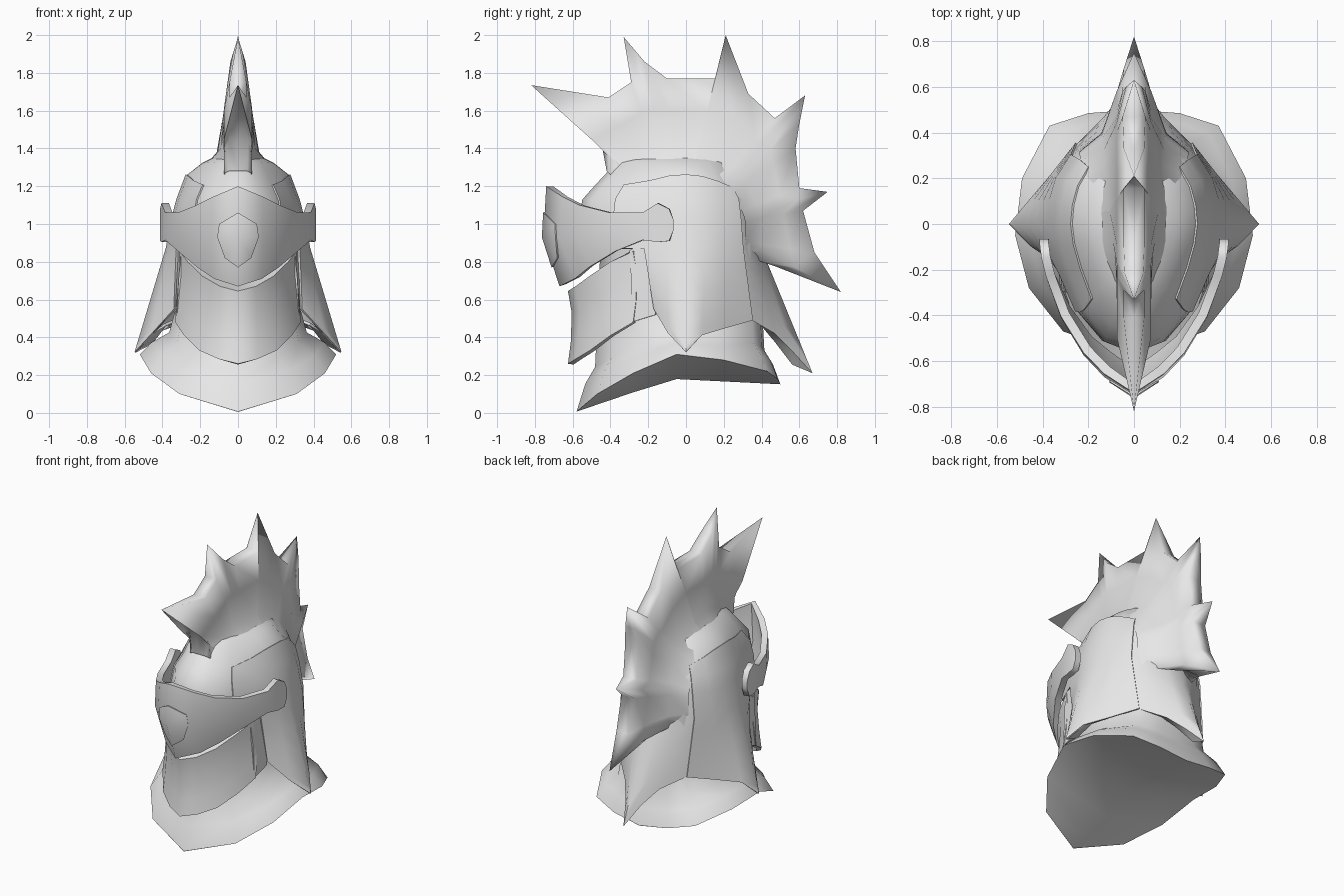
import bpy, bmesh, math
from mathutils import Vector

if "Cube" in bpy.data.objects:
    bpy.data.objects.remove(bpy.data.objects["Cube"])

steel = bpy.data.materials.new("pale steel")
steel.diffuse_color = (0.8, 0.8, 0.8, 1)
steel.use_nodes = True
steel.node_tree.nodes["Principled BSDF"].inputs["Base Color"].default_value = steel.diffuse_color


def finish(name, bm, thick=0, angle=40, centre=(0, 0, 0.8), offset=-1):
    """Mirror a half mesh, thicken it and shade it."""
    bmesh.ops.remove_doubles(bm, verts=bm.verts, dist=0.0005)
    bmesh.ops.recalc_face_normals(bm, faces=bm.faces)
    c = Vector(centre)
    if sum(f.normal.dot(f.calc_center_median() - c) * f.calc_area() for f in bm.faces) < 0:
        bmesh.ops.reverse_faces(bm, faces=bm.faces)
    me = bpy.data.meshes.new(name)
    bm.to_mesh(me)
    bm.free()
    me.materials.append(steel)
    ob = bpy.data.objects.new(name, me)
    bpy.context.collection.objects.link(ob)
    m = ob.modifiers.new("mirror", 'MIRROR')
    m.merge_threshold = 0.001
    if thick:
        s = ob.modifiers.new("thickness", 'SOLIDIFY')
        s.thickness, s.offset = thick, offset
    bpy.ops.object.select_all(action='DESELECT')
    ob.select_set(True)
    bpy.context.view_layer.objects.active = ob
    bpy.ops.object.convert(target='MESH')
    bpy.ops.object.shade_smooth_by_angle(angle=math.radians(angle))
    return ob


def grid(bm, rows):
    """Skin equal-length rows of points."""
    vs = [[bm.verts.new(p) for p in r] for r in rows]
    for a, b in zip(vs, vs[1:]):
        for i in range(len(a) - 1):
            bm.faces.new((a[i], a[i + 1], b[i + 1], b[i]))


# helmet shell: plan at brow height from front centre to back centre, and its flared hem
brow = [(0, -.56), (.14, -.51), (.25, -.38), (.32, -.22), (.36, -.1), (.375, 0), (.365, .1),
        (.335, .2), (.27, .3), (.17, .36), (.08, .39), (0, .4)]
hem = [(.335, -.165, .55), (.45, -.09, .42), (.54, 0, .32), (.47, .08, .41), (.36, .21, .45),
       (.25, .35, .49), (.13, .47, .42), (.06, .56, .33), (0, .67, .21)]
levels = [(1.39, .02, .02, .02), (1.37, .25, .4, .35), (1.325, .5, .66, .6), (1.26, .72, .86, .82),
          (1.13, .85, .98, .92), (1.03, .92, 1.01, .96), (.87, 1, 1, 1)]
dome = []
for z, sx, sf, sb in levels:
    row = [Vector((x * sx, y * (sf if y < 0 else sb), z)) for x, y in brow]
    if z == 1.26:  # the panel's upper edge arches over the ear
        for p in row:
            p.z -= min(.055, .9 * p.y * p.y) if p.y < 0 else min(.07, 1.3 * p.y * p.y)
    dome.append(row)
skirt = [[Vector((*brow[i + 3], .87)).lerp(Vector(hem[i]), t) for i in range(9)]
         for t in (0, .25, .5, .75, .92, 1)]
under = [Vector((x * .84, y * .84, z + .045)) for x, y, z in hem[1:]]
bm = bmesh.new()
grid(bm, dome)
grid(bm, skirt)
grid(bm, [skirt[-1][1:], under])
finish("helmet_shell", bm, .015, 70)

# raised side panel lying on the shell
bm = bmesh.new()
grid(bm, [r[2:9] for r in dome[3:]])
grid(bm, [r[:6] for r in skirt])
finish("side_panel", bm, .008, 60, offset=1)

# crest: outline (y, z, half width) running from brow over the spikes to the tail
outline = [(-.42, 1.28, .05), (-.45, 1.44, .05), (-.57, 1.56, .04), (-.82, 1.735, 0),
           (-.41, 1.67, .045), (-.29, 1.75, .045), (-.33, 1.99, 0), (-.22, 1.86, .04),
           (-.1, 1.77, .045), (.155, 1.77, .045), (.21, 2, 0), (.33, 1.69, .045), (.47, 1.56, .05),
           (.63, 1.68, 0), (.6, 1.53, .035), (.58, 1.4, .05), (.6, 1.19, .05), (.75, 1.17, 0),
           (.62, 1.07, .05), (.68, .85, .045), (.82, .64, 0), (.55, .75, .05), (.39, .87, .06)]
angles = sorted((math.atan2(z - .95, y + .05) for y, z, w in outline), reverse=True)
ridge, edge, mid, base, foot = [], [], [], [], []
for (y, z, w), a in zip(outline, angles):
    c, s = math.cos(a), math.sin(a)
    wide = .05 * c
    b = Vector((.095 + wide, -.05 + .45 * c, .95 + .45 * s))
    p = Vector((w, y, z))
    m = b.lerp(p, min(.55, .22 / max((p - b).length, .01)))
    m.x = .075
    ridge.append((0, y, z))
    edge.append(p)
    mid.append(m)
    base.append(b)
    foot.append((.19 + wide, -.05 + .37 * c, .95 + .335 * s))
bm = bmesh.new()
grid(bm, [ridge, edge, mid, base, foot])
finish("crest", bm, 0, 100, (0, 0, 1.2))

# visor: (x, y, top z, bottom z) from nose to hinge, leaning in at the bottom
band = [(0, -.755, 1.2, .67), (.13, -.67, 1.145, .71), (.22, -.575, 1.1, .77),
        (.32, -.41, 1.06, .855), (.385, -.23, 1.06, .915), (.405, -.15, 1.11, .905),
        (.413, -.09, 1.08, .91), (.413, -.065, 1.02, .97)]
lean = [1, .95, .7, .4, 0, 0, 0, 0]
bm = bmesh.new()
grid(bm, [[(x, y + .015 * k, t) for (x, y, t, b), k in zip(band, lean)],
          [(x, y, (t + b) / 2) for x, y, t, b in band],
          [(x * (1 - .03 * k), y + .085 * k, b) for (x, y, t, b), k in zip(band, lean)]])
finish("visor", bm, .04, 72)

# nose plate lying on the visor
bm = bmesh.new()
pts = [(0, .93), (0, 1.06), (.1, 1.0), (.11, .93), (.07, .82), (0, .77)]
vs = [bm.verts.new((x, -.763 + max(0, .93 - z) * .32 + max(0, z - .93) * .05 + .65 * x, z))
      for x, z in pts]
for i in range(1, 5):
    bm.faces.new((vs[0], vs[i], vs[i + 1]))
finish("nose_plate", bm, .009, 72)

# jaw guard: (x, y, top z, bottom z), with a ledge running in to the face
jaw = [(0, -.625, .645, .26), (.1, -.585, .67, .285), (.2, -.51, .725, .33),
       (.28, -.4, .8, .41), (.325, -.28, .855, .48)]
bm = bmesh.new()
grid(bm, [[(x * .85, y * .85, t + .03) for x, y, t, b in jaw],
          [(x * .95, y, t) for x, y, t, b in jaw],
          [(x * .96, y + .02, t * .7 + b * .3) for x, y, t, b in jaw],
          [(x, y + .015, t * .3 + b * .7) for x, y, t, b in jaw],
          [(x * 1.02, y, b) for x, y, t, b in jaw]])
finish("jaw_guard", bm, .03, 60)

# cheek strip bridging the jaw guard and the shell
bm = bmesh.new()
grid(bm, [[(.3, -.3, .86), (.315, -.22, .9)], [(.315, -.29, .7), (.325, -.18, .72)],
          [(.325, -.29, .48), (.33, -.16, .52)]])
finish("cheek_strip", bm, .02, 60)

# neck and collar, closed underneath by a shallow keel
rim = [(0, -.58, .005), (.31, -.47, .1), (.46, -.28, .21), (.52, -.05, .31), (.49, .2, .28),
       (.37, .43, .22), (.2, .485, .18), (0, .5, .15)]
keel = [(0, y, .18 + (y + .07) * (.34 if y < -.07 else -.05)) for x, y, z in rim]
bm = bmesh.new()
grid(bm, [keel, rim,
          [(x * .88, y * .92, z * .72 + .15) for x, y, z in rim],
          [(x * .7, y * .83, z * .6 + .24) for x, y, z in rim],
          [(x * .61, y * .8, .6) for x, y, z in rim],
          [(x * .6, y * .78, .9) for x, y, z in rim]])
finish("neck_collar", bm, 0, 50, (0, 0, .4))
